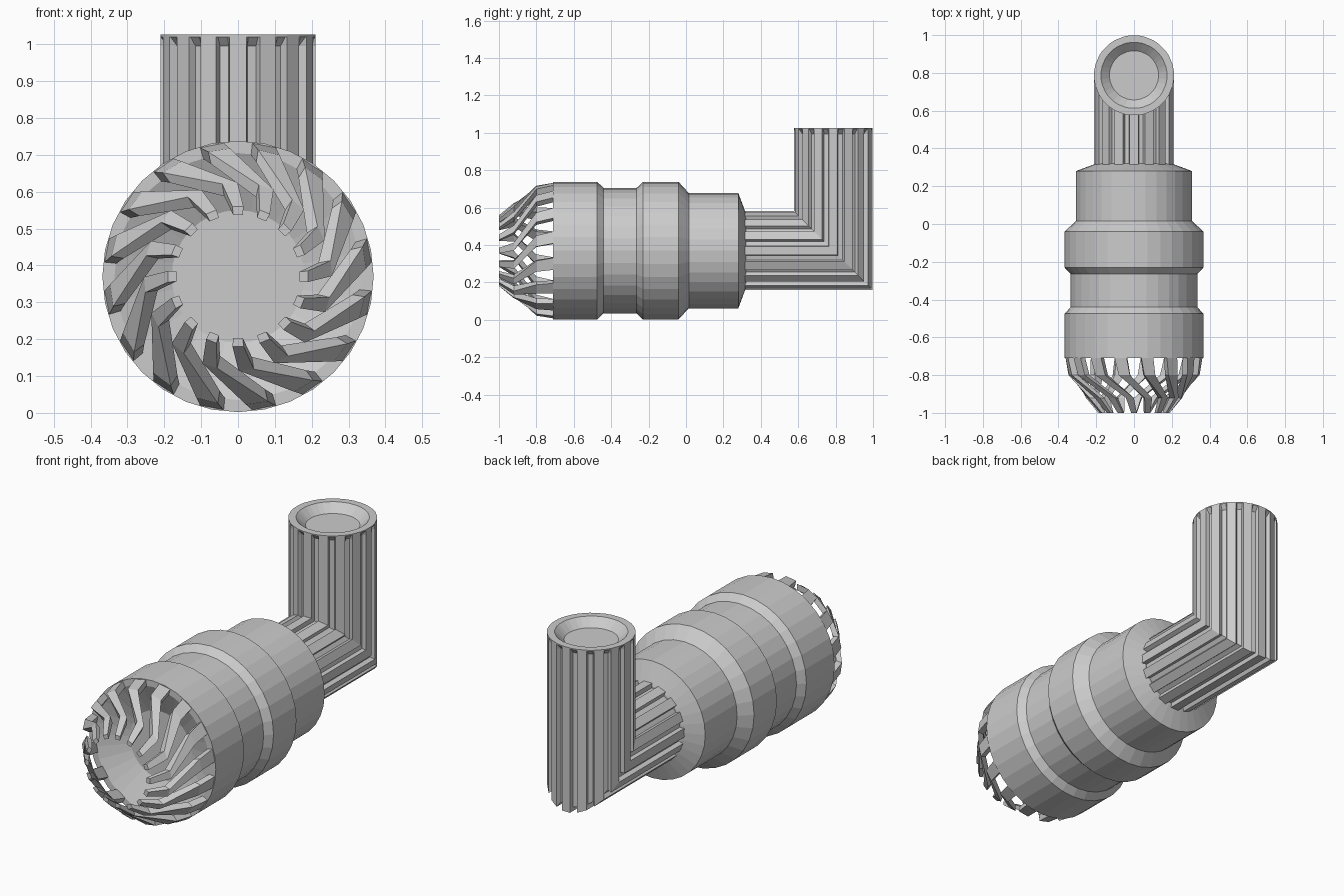
import bpy, bmesh
from math import sin, cos, pi, radians

if "Cube" in bpy.data.objects:
    bpy.data.objects.remove(bpy.data.objects["Cube"])

ZC = 0.37      # height of the body axis
YC = 0.787     # y of the upright pipe axis
SIDES = 32


def mesh_object(name, bm):
    bmesh.ops.recalc_face_normals(bm, faces=bm.faces[:])
    me = bpy.data.meshes.new(name)
    bm.to_mesh(me)
    bm.free()
    ob = bpy.data.objects.new(name, me)
    bpy.context.collection.objects.link(ob)
    return ob


def skin(bm, rings):
    """Join rings of points with quads and cap both ends."""
    loops = [[bm.verts.new(p) for p in ring] for ring in rings]
    for a, b in zip(loops, loops[1:]):
        n = len(a)
        for i in range(n):
            j = (i + 1) % n
            bm.faces.new((a[i], a[j], b[j], b[i]))
    bm.faces.new(loops[0])
    bm.faces.new(loops[-1])


def body_point(r, a, y):
    return (r * sin(a), y, ZC + r * cos(a))


# Stepped body, with a shallow dish facing the front
profile = [(-0.64, 0.18), (-0.71, 0.335), (-0.71, 0.368), (-0.475, 0.368),
           (-0.44, 0.335), (-0.265, 0.335), (-0.23, 0.368), (-0.04, 0.368),
           (0.015, 0.308), (0.28, 0.308), (0.32, 0.2)]
bm = bmesh.new()
skin(bm, [[body_point(r, 2 * pi * i / SIDES, y) for i in range(SIDES)]
          for y, r in profile])
mesh_object("stepped_body", bm)

# Twisted claw blades: y, outer radius, thickness, width, twist in degrees
stations = [(-0.70, 0.366, 0.032, 0.066, -34), (-0.80, 0.348, 0.034, 0.060, -31),
            (-0.92, 0.255, 0.034, 0.042, -5), (-1.00, 0.190, 0.022, 0.030, 0)]
bm = bmesh.new()
for k in range(16):
    rings = []
    for y, r, t, w, tw in stations:
        a = 2 * pi * k / 16 + radians(tw)
        h = w / 2 / r
        rings.append([body_point(r, a - h, y), body_point(r, a + h, y),
                      body_point(r - t, a + h, y), body_point(r - t, a - h, y)])
    skin(bm, rings)
mesh_object("claw_blades", bm)

# Fluted elbow pipe: 16 ridges swept round a mitred corner, closed by a dished rim
R, GROOVE = 0.212, 0.19
angles, radii = [], []
for k in range(16):
    for f, r in ((-0.28, R), (0.28, R), (0.34, GROOVE), (0.66, GROOVE)):
        angles.append(2 * pi * (k + f) / 16)
        radii.append(r)
section = [(r * sin(a), r * cos(a)) for a, r in zip(angles, radii)]


def top_ring(r, z):
    return [(r * sin(a), YC - r * cos(a), z) for a in angles]


bm = bmesh.new()
skin(bm, [[(x, 0.30, ZC + v) for x, v in section],
          [(x, YC - v, ZC + v) for x, v in section],
          [(x, YC - v, 0.995) for x, v in section],
          top_ring(R, 1.02), top_ring(R, 1.026), top_ring(0.175, 1.026),
          top_ring(0.13, 0.985)])
mesh_object("fluted_elbow_pipe", bm)
